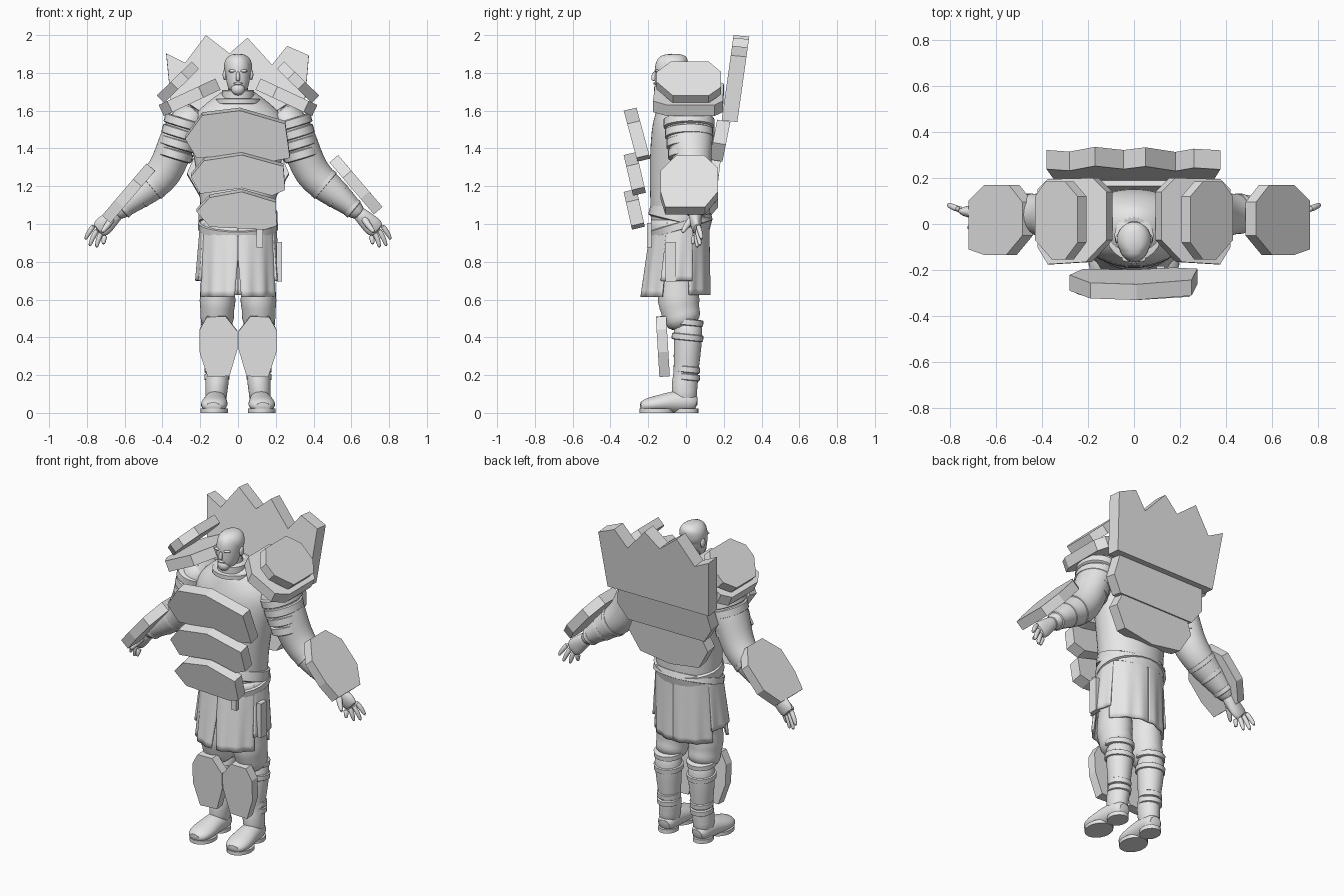
import bpy
import bmesh
from math import cos, sin, pi, radians
from mathutils import Vector

default_cube = bpy.data.objects.get("Cube")
if default_cube:
    bpy.data.objects.remove(default_cube, do_unlink=True)

grey = bpy.data.materials.new("plain light grey")
grey.use_nodes = True
grey.diffuse_color = (0.8, 0.8, 0.8, 1)
grey.node_tree.nodes["Principled BSDF"].inputs["Base Color"].default_value = grey.diffuse_color


def finish(name, bm, smooth=True):
    """Turn a bmesh into a named, coloured object."""
    bmesh.ops.recalc_face_normals(bm, faces=bm.faces[:])
    mesh = bpy.data.meshes.new(name)
    bm.to_mesh(mesh)
    bm.free()
    mesh.materials.append(grey)
    obj = bpy.data.objects.new(name, mesh)
    bpy.context.collection.objects.link(obj)
    if smooth:
        bpy.ops.object.select_all(action="DESELECT")
        obj.select_set(True)
        bpy.context.view_layer.objects.active = obj
        bpy.ops.object.shade_smooth_by_angle(angle=radians(50))
    return obj


def tube(name, sections, side=1, reference=(0, 1, 0), sides=24, rounding=1):
    """Loft elliptical sections: x, y, z, half width, half depth."""
    bm = bmesh.new()
    centres = [Vector((side * s[0], s[1], s[2])) for s in sections]
    rings = []
    for i, section in enumerate(sections):
        tangent = centres[min(i + 1, len(centres) - 1)] - centres[max(i - 1, 0)]
        across = tangent.cross(Vector(reference)).normalized()
        depth = across.cross(tangent).normalized()
        ring = []
        for k in range(sides):
            angle = 2 * pi * k / sides
            offset = across * cos(angle) * section[3] + depth * sin(angle) * section[4]
            ring.append(bm.verts.new(centres[i] + offset))
        rings.append(ring)
    for low, high in zip(rings, rings[1:]):
        for k in range(sides):
            n = (k + 1) % sides
            bm.faces.new((low[k], low[n], high[n], high[k]))
    bm.faces.new(rings[0])
    bm.faces.new(rings[-1])
    obj = finish(name, bm)
    if rounding:
        obj.modifiers.new("rounding", "SUBSURF").levels = rounding
        obj.modifiers["rounding"].render_levels = rounding


def ball(name, centre, size, side=1):
    bm = bmesh.new()
    bmesh.ops.create_uvsphere(bm, u_segments=24, v_segments=16, radius=1)
    for v in bm.verts:
        v.co = Vector((side * centre[0], centre[1], centre[2])) + v.co * Vector(size)
    finish(name, bm)


def band(name, centre, half_width, half_depth, direction=(0, 0, 1), height=0.04, side=1):
    """A rounded strap wrapped round a limb."""
    centre, step = Vector(centre), Vector(direction).normalized() * height / 2
    rows = [(-1, 0.92), (-0.8, 1), (0.8, 1), (1, 0.92)]
    sections = [(*(centre + step * t), half_width * r, half_depth * r) for t, r in rows]
    tube(name, sections, side, rounding=0)


def plate(name, outline, offset):
    """A flat slab: 3D outline extruded by an offset."""
    bm = bmesh.new()
    front = [bm.verts.new(p) for p in outline]
    back = [bm.verts.new(Vector(p) + Vector(offset)) for p in outline]
    bm.faces.new(front)
    bm.faces.new(back)
    for i in range(len(front)):
        bm.faces.new((front[i - 1], front[i], back[i], back[i - 1]))
    finish(name, bm, smooth=False)


def upright_plate(name, outline, top, y_top, lean, offset):
    """Slab given in x and z, leaning back by a slope below its top."""
    plate(name, [(x, y_top + lean * (top - z), z) for x, z in outline], offset)


def limb_plate(name, start, end, outline, thickness, side, shift=0):
    """Slab lying along a line in x and z, with an outline in length and y."""
    a, b = Vector((start[0], 0, start[1])), Vector((end[0], 0, end[1]))
    inward = Vector((b.z - a.z, 0, a.x - b.x)).normalized()
    points = [a + (b - a) * t + Vector((shift, y, shift)) for t, y in outline]
    flip = Vector((side, 1, 1))
    plate(name, [p * flip for p in points], inward * thickness * flip)


def skirt_panel(name, first, last, bottom, slit=0, bulge=0):
    """Curved cloth panel; the slit opens in its lower half."""
    bm = bmesh.new()
    rows, columns = 12, 20
    grid = []
    for r in range(rows + 1):
        z = 1.02 + (bottom - 1.02) * r / rows
        flare = (1.02 - z) / 0.4
        opening = slit * max(flare - 0.5, 0)
        row = []
        for c in range(columns + 1):
            f = c / columns
            angle = radians(first + max(opening, 0) + (last - first - abs(opening)) * f)
            fold = 1 + 0.025 * flare * cos(angle * 14) + bulge * flare
            row.append(bm.verts.new(((0.2 + 0.012 * flare) * cos(angle) * fold,
                                     -0.03 - 0.025 * flare + (0.155 + 0.03 * flare) * sin(angle) * fold, z)))
        grid.append(row)
    for upper_row, lower_row in zip(grid, grid[1:]):
        for c in range(columns):
            bm.faces.new((upper_row[c], upper_row[c + 1], lower_row[c + 1], lower_row[c]))
    finish(name, bm).modifiers.new("cloth", "SOLIDIFY").thickness = 0.014


# Torso, collar and belt
tube("torso", [(0, -.03, .92, .17, .14), (0, -.03, 1.0, .2, .16), (0, -.03, 1.12, .2, .16),
               (0, -.03, 1.27, .22, .165), (0, -.02, 1.42, .25, .17), (0, -.01, 1.53, .265, .17),
               (0, -.02, 1.61, .21, .145), (0, -.035, 1.67, .12, .115), (0, -.045, 1.7, .085, .09)])
band("collar", (0, -.05, 1.685), .085, .09, height=.05)
band("collar_base", (0, -.045, 1.65), .12, .115, height=.03)
band("waist_sash", (0, -.03, 1.04), .208, .168, (0, .25, 1), .07)
band("belt", (0, -.03, .99), .213, .174, (0, -.3, 1), .045)

# Head
tube("neck", [(0, -.04, 1.62, .06, .065), (0, -.05, 1.78, .058, .062)])
tube("head", [(0, -.115, 1.685, .022, .035), (0, -.108, 1.71, .05, .058), (0, -.098, 1.75, .062, .07),
              (0, -.088, 1.79, .066, .08), (0, -.082, 1.83, .07, .084), (0, -.076, 1.87, .062, .076),
              (0, -.072, 1.895, .032, .042)])
tube("hair", [(0, -.045, 1.77, .058, .05), (0, -.06, 1.81, .074, .07), (0, -.07, 1.85, .077, .085),
              (0, -.076, 1.88, .062, .078), (0, -.076, 1.902, .032, .045)])
ball("beard", (0, -.138, 1.715), (.036, .032, .034))
ball("moustache", (0, -.163, 1.744), (.024, .01, .007))
tube("nose", [(0, -.16, 1.81, .008, .012), (0, -.172, 1.775, .011, .016), (0, -.168, 1.757, .013, .014)])
for side in (1, -1):
    ball("brow", (.028, -.152, 1.81), (.024, .014, .008), side)
    ball("ear", (.07, -.065, 1.79), (.011, .019, .028), side)

# Skirt of separate hanging panels
skirt_panel("front_panel_right", 202, 270, .615, slit=-9)
skirt_panel("front_panel_left", 270, 338, .615, slit=9)
skirt_panel("back_panel_left", 20, 90, .625, slit=6)
skirt_panel("back_panel_right", 90, 160, .625, slit=-6)
skirt_panel("side_panel_left", -26, 26, .7, bulge=.08)
skirt_panel("side_panel_right", 154, 206, .7, bulge=.08)

arm_direction = Vector((.3, .02, -1))
for side in (1, -1):
    # Trousers, boots and shoes
    tube("trouser_leg", [(.1, -.03, 1.0, .1, .13), (.105, -.03, .8, .092, .11), (.108, -.04, .66, .088, .105),
                         (.108, -.04, .59, .1, .115), (.11, -.03, .54, .086, .1), (.11, -.02, .5, .094, .104),
                         (.112, 0, .45, .07, .075)], side)
    tube("boot_shaft", [(.112, .01, .5, .078, .08), (.112, .012, .4, .078, .075), (.112, .005, .3, .07, .072),
                        (.11, 0, .21, .058, .064), (.11, -.005, .17, .064, .07), (.115, -.01, .12, .058, .068),
                        (.118, -.005, .04, .058, .065)], side)
    for z, width in ((.48, .084), (.4, .084), (.23, .066), (.19, .066)):
        band("boot_strap", (.112, .008, z), width, width, (0, .1, 1), .035, side)
    tube("shoe", [(.112, .062, .045, .04, .035), (.115, .02, .06, .058, .06), (.12, -.06, .06, .06, .06),
                  (.125, -.14, .048, .073, .046), (.128, -.2, .042, .07, .04), (.132, -.245, .03, .042, .026)],
         side, (0, 0, 1))
    tube("shoe_heel", [(.118, 0, 0, .056, .065), (.118, 0, .024, .056, .065)], side, rounding=0)
    tube("shoe_sole", [(.126, -.155, 0, .073, .09), (.126, -.155, .022, .073, .09)], side, rounding=0)

    # Sleeves, layered shoulder cloth and forearm guard
    tube("arm", [(.2, .01, 1.6, .07, .09), (.26, .015, 1.55, .1, .125), (.31, .02, 1.47, .1, .125),
                 (.35, .03, 1.36, .095, .105), (.39, .04, 1.27, .097, .095), (.45, .045, 1.21, .09, .087),
                 (.53, .045, 1.15, .074, .077), (.6, .05, 1.09, .054, .06), (.655, .05, 1.045, .04, .048)], side)
    for i in range(4):
        centre = Vector((.285, .015, 1.535)) + arm_direction * .055 * i
        band("sleeve_layer", centre, .108 - .004 * i, .135 - .007 * i, arm_direction, .05, side)
    for t in (0, .45, 1):
        centre = Vector((.455, .045, 1.21)).lerp(Vector((.605, .05, 1.085)), t)
        band("forearm_strap", centre, .09 - .035 * t, .088 - .027 * t, (.15, 0, -.125), .03, side)

    # Hand with fanned fingers
    tube("palm", [(.62, .05, 1.075, .036, .036), (.665, .05, 1.035, .042, .036),
                  (.705, .052, .995, .052, .028), (.745, .058, .96, .05, .018)], side)
    for spread, tip in ((1, (.81, .085, .915)), (.35, (.787, .075, .88)), (-.3, (.75, .06, .872)), (-1, (.712, .035, .89))):
        knuckle = Vector((.73, .055, .97)) + Vector((.028, .008, .028)) * spread
        middle = knuckle.lerp(Vector(tip), .6) + Vector((.004, 0, .004))
        tube("finger", [(*knuckle, .016, .016), (*middle, .014, .014), (*tip, .009, .009)], side, sides=10)
    tube("thumb", [(.66, .04, 1.04, .024, .022), (.688, .005, .995, .018, .018), (.725, -.022, .95, .01, .011)],
         side, (0, 0, 1), sides=10)

    # Forearm and shoulder slabs
    guard = [(0, -.05), (0, .095), (.25, .17), (.7, .17), (1, .1), (1, -.11), (.7, -.135), (.3, -.135)]
    limb_plate("forearm_plate", (.53, 1.365), (.765, 1.09), guard, .06, side, 0 if side > 0 else -.045)
    upper = [(0, -.08), (0, .12), (.3, .185), (.75, .185), (1, .12), (1, -.07), (.6, -.155), (.3, -.155)]
    limb_plate("upper_shoulder_plate", (.245, 1.86), (.43, 1.68), upper, .055, side)
    lower = [(0, -.07), (0, .14), (.2, .2), (.85, .195), (1, .15), (1, -.1), (.85, -.175), (.3, -.165)]
    limb_plate("lower_shoulder_plate", (.12, 1.77), (.42, 1.63), lower, .065, side)

    # Shin slab
    shin = [(.065, .51), (.165, .508), (.203, .44), (.203, .32), (.16, .19), (.045, .195), (.002, .34), (.002, .43)]
    upright_plate("shin_plate", [(x * side, z) for x, z in shin], .51, -.16, .06, (0, .055, .004))

# Chest and belly slabs
chest = [(-.19, 1.575), (.01, 1.6), (.25, 1.53), (.275, 1.35), (.17, 1.33), (.0, 1.365), (-.22, 1.35), (-.28, 1.45)]
upright_plate("chest_plate", chest, 1.6, -.33, .27, (0, .068, .016))
rib = [(-.18, 1.335), (.02, 1.365), (.24, 1.305), (.25, 1.18), (.18, 1.15), (.02, 1.19), (-.2, 1.16), (-.25, 1.25)]
upright_plate("rib_plate", rib, 1.365, -.33, .23, (0, .068, .016))
belly = [(-.15, 1.14), (.02, 1.17), (.2, 1.115), (.205, .99), (.14, .97), (-.15, .985), (-.22, 1.065)]
upright_plate("belly_plate", belly, 1.17, -.33, .22, (0, .068, .016))

# Back slabs, the top one with a jagged crest
crest = [(-.345, 1.54), (-.38, 1.895), (-.28, 1.845), (-.17, 1.992), (-.045, 1.895), (.05, 1.978), (.18, 1.835),
         (.26, 1.935), (.375, 1.885), (.345, 1.54)]
upright_plate("crest_back_plate", crest, 1.992, .335, -.14, (0, -.083, .008))
middle_back = [(-.32, 1.42), (-.3, 1.54), (.3, 1.54), (.32, 1.42), (.26, 1.33), (-.26, 1.33)]
upright_plate("middle_back_plate", middle_back, 1.54, .235, -.2, (0, -.07, .012))
low_back = [(-.27, 1.26), (-.23, 1.35), (.23, 1.35), (.27, 1.26), (.2, 1.14), (0, 1.11), (-.2, 1.14)]
upright_plate("lower_back_plate", low_back, 1.35, .185, -.12, (0, -.07, .01))

# Pouch and hanging strap on the hip
for name, x, y, z, size in (("hip_pouch", .218, -.08, .8, (.03, .055, .21)),
                            ("hanging_strap", .115, -.195, .94, (.035, .025, .13))):
    bm = bmesh.new()
    bmesh.ops.create_cube(bm, size=1)
    for v in bm.verts:
        v.co = Vector((x, y, z)) + v.co * Vector(size)
    finish(name, bm, smooth=False)
